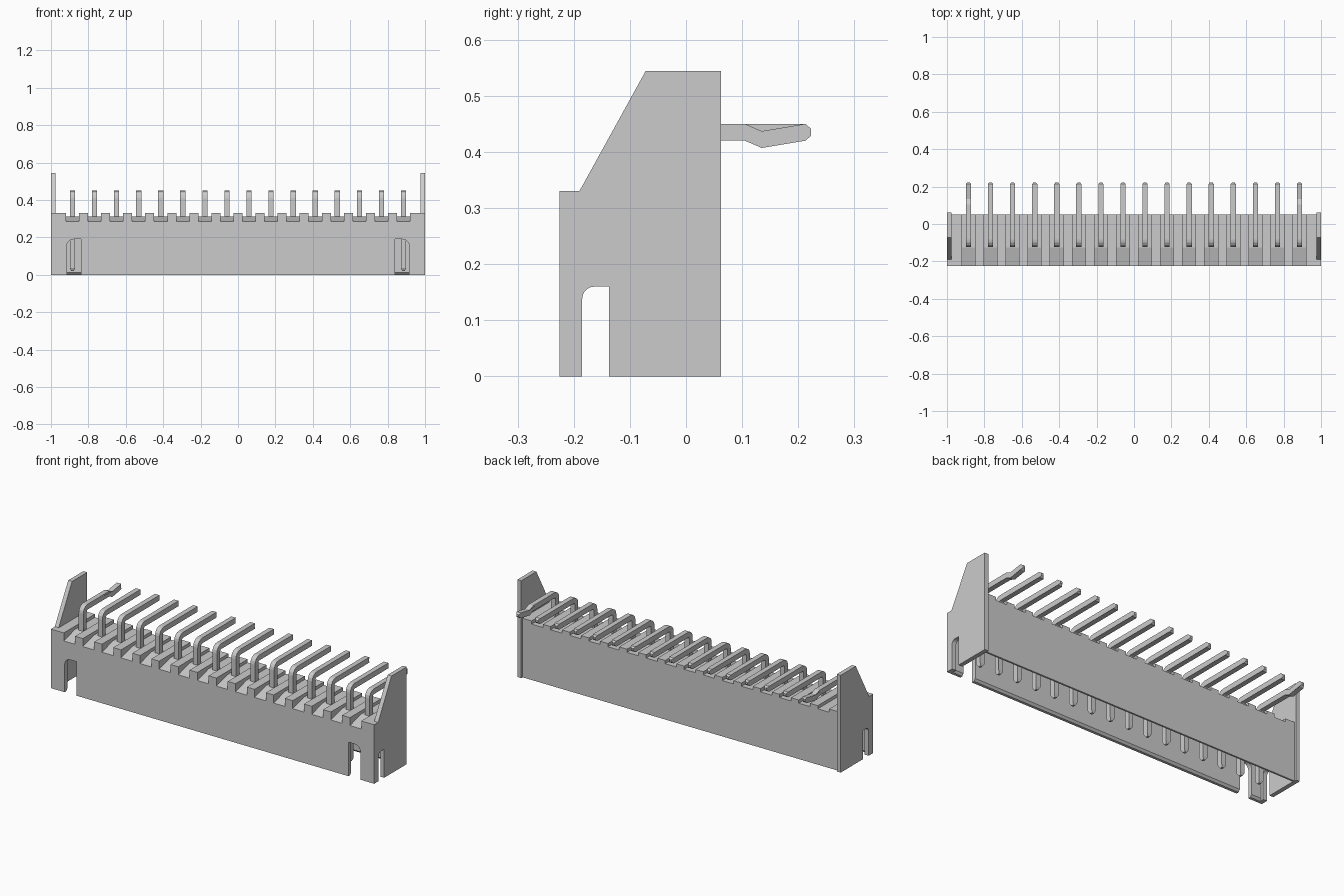
import bpy, bmesh, math

if "Cube" in bpy.data.objects:
    bpy.data.objects.remove(bpy.data.objects["Cube"])

PINS, PITCH = 16, 0.118
PIN_X = [(i - (PINS - 1) / 2) * PITCH for i in range(PINS)]


def arc(cx, cy, r, a0, a1, n=5):
    return [(cx + r * math.cos(math.radians(a0 + (a1 - a0) * i / n)),
             cy + r * math.sin(math.radians(a0 + (a1 - a0) * i / n))) for i in range(n + 1)]


def extrude(bm, profile, place, lo, hi):
    """Prism from a 2D profile; place(u, v, depth) gives the 3D position."""
    a = [bm.verts.new(place(u, v, lo)) for u, v in profile]
    b = [bm.verts.new(place(u, v, hi)) for u, v in profile]
    faces = [bm.faces.new(a), bm.faces.new(b[::-1])]
    n = len(a)
    for i in range(n):
        j = (i + 1) % n
        faces.append(bm.faces.new((a[j], a[i], b[i], b[j])))
    bmesh.ops.recalc_face_normals(bm, faces=faces)
    return a + b


def side(u, v, d):      # profile in y-z, depth along x
    return (d, u, v)


def front(u, v, d):     # profile in x-z, depth along y
    return (u, d, v)


def finish(bm, name):
    me = bpy.data.meshes.new(name)
    bm.to_mesh(me)
    bm.free()
    ob = bpy.data.objects.new(name, me)
    bpy.context.collection.objects.link(ob)
    return ob


# Housing: open-bottom trough with chamfered mouth
bm = bmesh.new()
extrude(bm, [(-0.225, 0), (-0.225, 0.33), (0.05, 0.33), (0.05, 0), (0.04, 0), (0.028, 0.012),
             (0.028, 0.24), (-0.2, 0.24), (-0.2, 0.012), (-0.21, 0)], side, -0.976, 0.976)
housing = finish(bm, "housing")

# Cutter: ramped pin channels on top and two latch slots in the front wall
bm = bmesh.new()
for x in PIN_X:
    extrude(bm, [(-0.3, 0.285), (-0.225, 0.285), (-0.125, 0.312), (0.1, 0.312),
                 (0.1, 0.4), (-0.3, 0.4)], side, x - 0.035, x + 0.035)
slot = [(0.84, -0.05), (0.915, -0.05), (0.915, 0.155)] + arc(0.88, 0.155, 0.035, 0, 90)[1:] + [(0.84, 0.19)]
for s in (-1, 1):
    extrude(bm, [(s * u, v) for u, v in slot], front, -0.3, -0.15)
cutter = finish(bm, "channel_cutter")
cutter.hide_render = True
mod = housing.modifiers.new("cut", "BOOLEAN")
mod.operation, mod.solver, mod.object = "DIFFERENCE", "EXACT", cutter
bpy.context.view_layer.objects.active = housing
bpy.ops.object.modifier_apply(modifier=mod.name)
bpy.data.objects.remove(cutter)

# End plates: sloped wings with a slot at the bottom
plate = [(-0.225, 0), (-0.225, 0.33), (-0.19, 0.33), (-0.072, 0.544), (0.062, 0.544), (0.062, 0),
         (-0.137, 0), (-0.137, 0.16)] + arc(-0.163, 0.138, 0.022, 90, 180) + [(-0.185, 0)]
for s, name in ((-1, "left_end_plate"), (1, "right_end_plate")):
    bm = bmesh.new()
    extrude(bm, plate, side, *sorted((s * 0.976, s)))
    finish(bm, name)

# Bent pins: the two outermost have a retaining kink
for i, x in enumerate(PIN_X):
    kinked = i in (0, PINS - 1)
    tail_low = [(0.105, 0.42), (0.135, 0.407)] if kinked else []
    tail_high = [(0.135, 0.437), (0.105, 0.45)] if kinked else []
    prof = ([(-0.115, 0.02), (-0.1, 0.02), (-0.093, 0.035)]
            + arc(-0.083, 0.41, 0.01, 180, 90, 3) + tail_low
            + [(0.213, 0.42), (0.223, 0.429), (0.223, 0.441), (0.213, 0.45)] + tail_high
            + arc(-0.083, 0.41, 0.04, 90, 180, 4) + [(-0.123, 0.035)])
    bm = bmesh.new()
    for v in extrude(bm, prof, side, -0.014, 0.014):
        if v.co.y > 0.22 or v.co.z < 0.03:
            v.co.x *= 0.45
        v.co.x += x
    finish(bm, f"pin_{i + 1:02d}")
